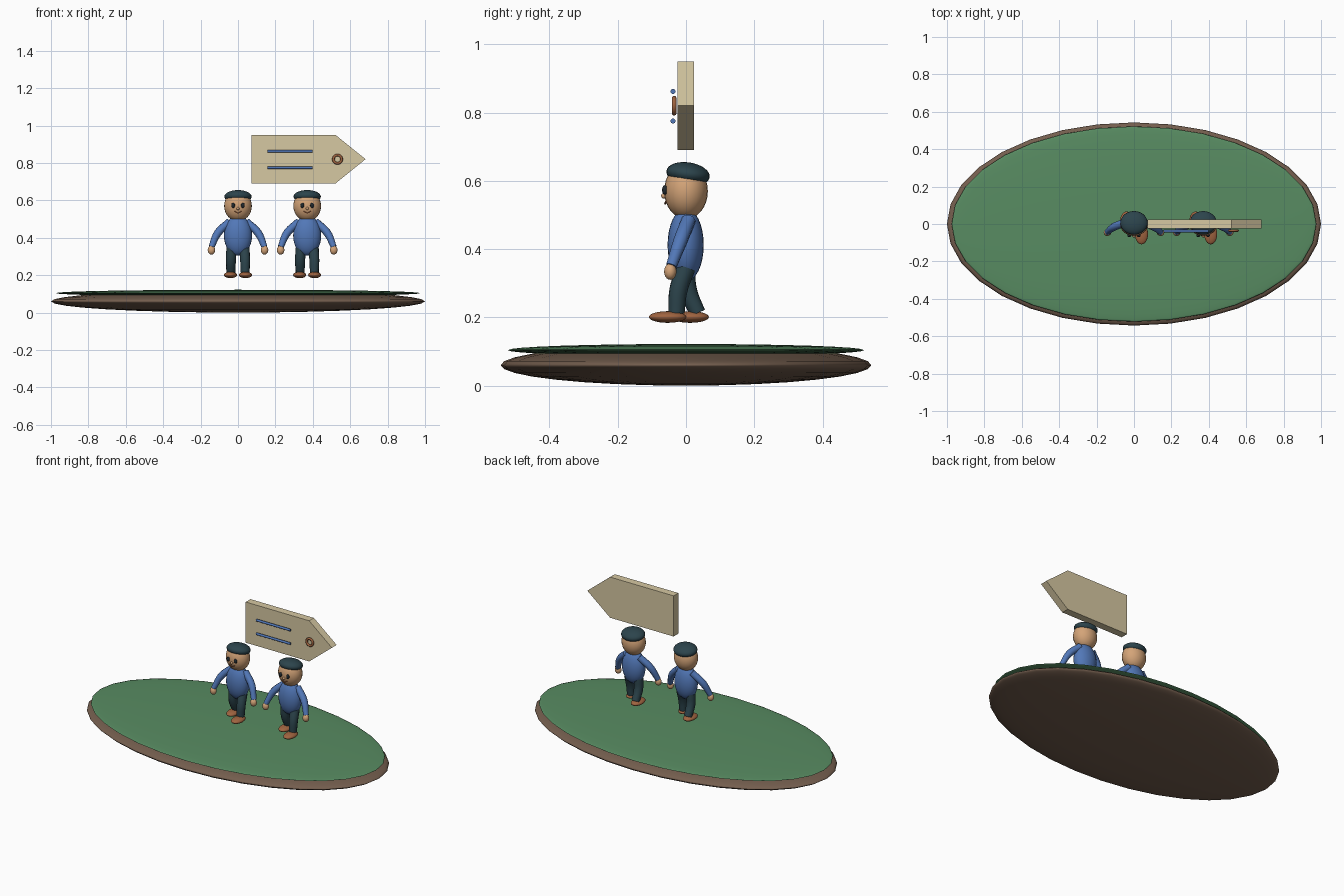
import bpy, bmesh, math

if "Cube" in bpy.data.objects:
    bpy.data.objects.remove(bpy.data.objects["Cube"])


def material(name, rgb):
    """One flat colour given as sRGB bytes, stored as linear values."""
    m = bpy.data.materials.new(name)
    lin = [((c / 255 + 0.055) / 1.055) ** 2.4 for c in rgb]
    m.diffuse_color = (*lin, 1)
    m.use_nodes = True
    m.node_tree.nodes["Principled BSDF"].inputs["Base Color"].default_value = m.diffuse_color
    return m


GRASS = material("grass green", (88, 140, 98))
EARTH = material("earth brown", (116, 94, 78))
BLUE = material("shirt blue", (82, 120, 184))
TEAL = material("dark teal", (44, 68, 76))
SKIN = material("skin tan", (212, 164, 120))
LEATHER = material("shoe brown", (160, 100, 64))
BOARD = material("pale wood", (214, 200, 162))
INK = material("eye dark", (32, 40, 46))


def finish(ob, name, mat, smooth=True):
    ob.name = name
    ob.data.materials.clear()
    ob.data.materials.append(mat)
    for p in ob.data.polygons:
        p.use_smooth = smooth
    return ob


def ball(name, loc, size, mat, tilt=0, seg=24, rings=16):
    bpy.ops.mesh.primitive_uv_sphere_add(segments=seg, ring_count=rings, radius=1,
                                         location=loc, rotation=(tilt, 0, 0))
    ob = bpy.context.object
    ob.scale = size
    return finish(ob, name, mat)


def tube(name, points, mat, sides=3):
    """Smooth tapered tube through (x, y, z, radius) points."""
    cu = bpy.data.curves.new(name, "CURVE")
    cu.dimensions = "3D"
    cu.bevel_depth = 1
    cu.bevel_resolution = sides
    cu.resolution_u = 6
    cu.use_fill_caps = True
    sp = cu.splines.new("BEZIER")
    sp.bezier_points.add(len(points) - 1)
    for bp, (x, y, z, r) in zip(sp.bezier_points, points):
        bp.co = (x, y, z)
        bp.radius = r
        bp.handle_left_type = bp.handle_right_type = "AUTO"
    ob = bpy.data.objects.new(name, cu)
    bpy.context.collection.objects.link(ob)
    bpy.ops.object.select_all(action="DESELECT")
    ob.select_set(True)
    bpy.context.view_layer.objects.active = ob
    bpy.ops.object.convert(target="MESH")
    ob = finish(bpy.context.object, name, mat)
    bpy.ops.object.shade_smooth_by_angle(angle=math.radians(50))
    return ob


# Ground: flattened earth disc with a thinner grass disc on it
ball("earth_base", (0, 0, 0.06), (1, 0.543, 0.06), EARTH, seg=32)
ball("grass_top", (0, 0, 0.104), (0.975, 0.522, 0.018), GRASS, seg=32)


def person(label, px):
    n = lambda part: f"{label}_{part}"
    # Body, head and tilted cap
    ball(n("torso"), (px, -0.001, 0.412), (0.075, 0.053, 0.108), BLUE)
    ball(n("head"), (px, 0, 0.57), (0.074, 0.064, 0.082), SKIN)
    ball(n("cap"), (px, 0.006, 0.62), (0.073, 0.064, 0.034), TEAL, tilt=-0.15)
    # Face
    ball(n("nose"), (px, -0.065, 0.556), (0.008, 0.008, 0.008), SKIN, seg=12, rings=8)
    tube(n("mouth"), [(px - 0.019, -0.058, 0.541, 0.003), (px, -0.061, 0.533, 0.003),
                      (px + 0.019, -0.058, 0.541, 0.003)], LEATHER, 1)
    for s, side in ((-1, "left"), (1, "right")):
        ball(n(side + "_eye"), (px + s * 0.026, -0.062, 0.573), (0.010, 0.008, 0.014),
             INK, seg=16, rings=10)
        # Arm hanging outwards and slightly forwards
        tube(n(side + "_arm"), [(px + s * 0.045, 0.008, 0.485, 0.021),
                                (px + s * 0.108, -0.016, 0.425, 0.021),
                                (px + s * 0.142, -0.043, 0.350, 0.016)], BLUE)
        ball(n(side + "_hand"), (px + s * 0.142, -0.046, 0.334), (0.020, 0.018, 0.024), SKIN)
        # Walking leg: right one forward, left one back
        knee, ankle, foot = (-0.022, -0.028, -0.054) if s > 0 else (0.006, 0.034, 0.012)
        tube(n(side + "_leg"), [(px + s * 0.034, 0, 0.345, 0.028),
                                (px + s * 0.038, knee, 0.28, 0.027),
                                (px + s * 0.038, ankle, 0.213, 0.024)], TEAL)
        ball(n(side + "_shoe"), (px + s * 0.040, foot, 0.201), (0.035, 0.055, 0.017), LEATHER)


person("first_walker", 0)
person("second_walker", 0.37)

# Arrow-shaped sign board
outline = [(0.072, 0.69), (0.521, 0.69), (0.682, 0.82), (0.521, 0.95), (0.072, 0.95)]
bm = bmesh.new()
face = bm.faces.new([bm.verts.new((x, -0.025, z)) for x, z in outline])
ext = bmesh.ops.extrude_face_region(bm, geom=[face])
for v in ext["geom"]:
    if isinstance(v, bmesh.types.BMVert):
        v.co.y = 0.023
bmesh.ops.recalc_face_normals(bm, faces=bm.faces)
me = bpy.data.meshes.new("sign_board")
bm.to_mesh(me)
bm.free()
sign = bpy.data.objects.new("sign_board", me)
bpy.context.collection.objects.link(sign)
finish(sign, "sign_board", BOARD, smooth=False)

# Raised stripes and ring on the front of the sign
for i, z in enumerate((0.775, 0.862)):
    tube(f"sign_stripe_{i + 1}", [(0.158, -0.038, z, 0.0075), (0.398, -0.038, z, 0.0075)], BLUE)
bpy.ops.mesh.primitive_torus_add(major_radius=0.022, minor_radius=0.007, major_segments=24,
                                 minor_segments=10, location=(0.532, -0.035, 0.82),
                                 rotation=(math.pi / 2, 0, 0))
finish(bpy.context.object, "sign_ring", LEATHER)
